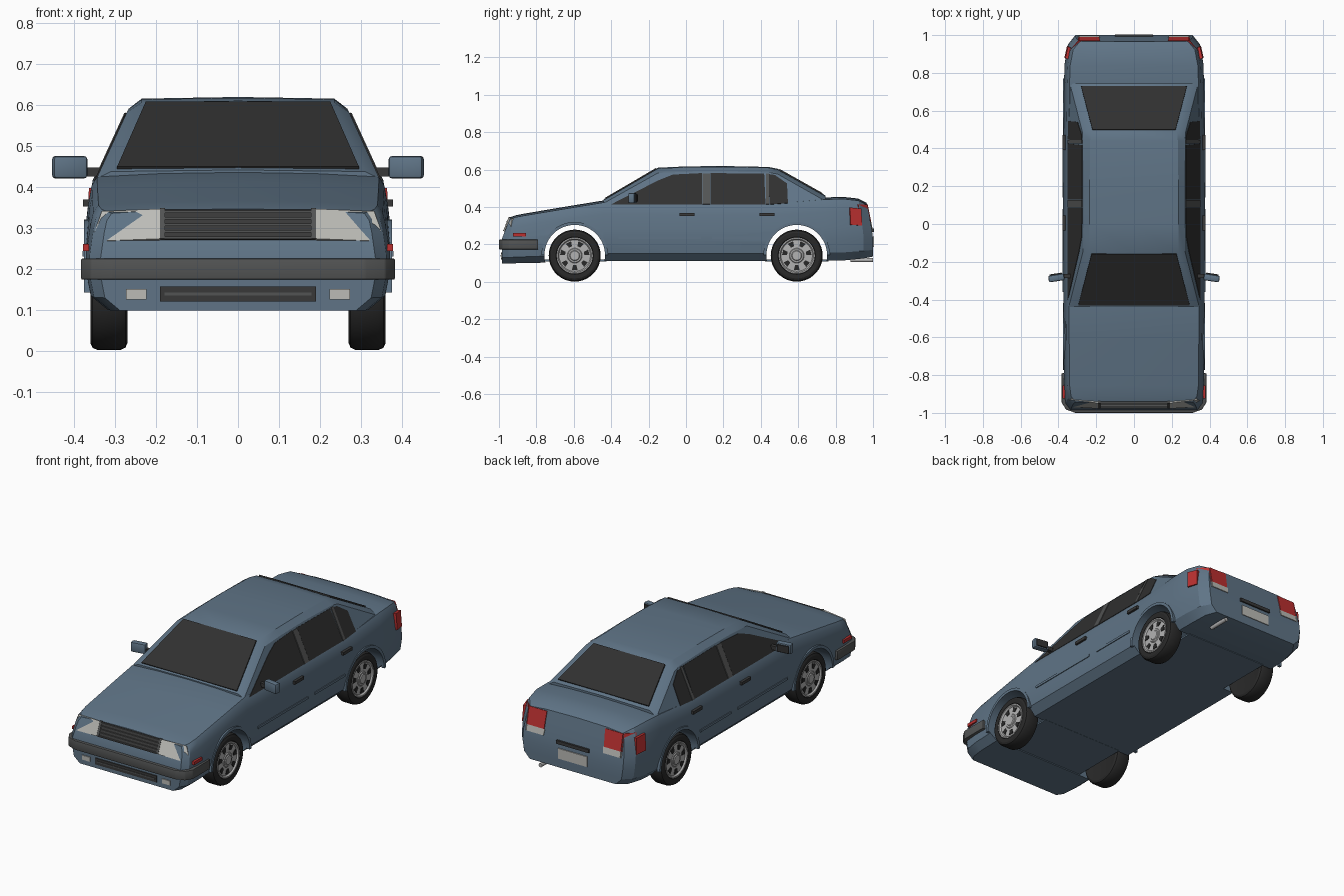
import bpy, bmesh, math
from mathutils import Vector, Matrix

cube = bpy.data.objects.get("Cube")
if cube:
    bpy.data.objects.remove(cube, do_unlink=True)


def material(name, *rgb):
    m = bpy.data.materials.new(name)
    m.use_nodes = True
    m.diffuse_color = (*rgb, 1)
    m.node_tree.nodes["Principled BSDF"].inputs["Base Color"].default_value = (*rgb, 1)
    return m


PAINT = material("blue_grey_paint", .115, .175, .24)
GLASS = material("dark_glass", .03, .03, .03)
RUBBER = material("black_rubber", .022, .022, .022)
TRIM = material("grey_trim", .085, .088, .088)
DARK = material("dark_trim", .04, .04, .04)
METAL = material("light_metal", .45, .45, .45)
LAMP = material("clear_lamp", .5, .5, .47)
RED = material("red_lamp", .5, .03, .03)


def finish(name, bm, mat, angle=28):
    bmesh.ops.remove_doubles(bm, verts=bm.verts, dist=.0002)
    bmesh.ops.recalc_face_normals(bm, faces=bm.faces)
    me = bpy.data.meshes.new(name)
    bm.to_mesh(me)
    bm.free()
    me.materials.append(mat)
    me.shade_smooth()
    me.set_sharp_from_angle(angle=math.radians(angle))
    ob = bpy.data.objects.new(name, me)
    bpy.context.collection.objects.link(ob)
    return ob


def plate(name, pts, out, mat, depth=.009, sink=.004, bevel=0):
    """Polygon sunk slightly into the surface and extruded outwards."""
    pts, out = [Vector(p) for p in pts], Vector(out)
    n = sum((p.cross(q) for p, q in zip(pts, pts[1:] + pts[:1])), Vector()).normalized()
    n = -n if n.dot(out) < 0 else n
    bm = bmesh.new()
    low = [bm.verts.new(p - n * sink) for p in pts]
    top = [bm.verts.new(p + n * (depth - sink)) for p in pts]
    bm.faces.new(low)
    bm.faces.new(top)
    for i in range(len(pts)):
        j = (i + 1) % len(pts)
        bm.faces.new((low[i], low[j], top[j], top[i]))
    if bevel:
        bmesh.ops.bevel(bm, geom=bm.edges[:], offset=bevel, segments=2, affect='EDGES', profile=.5)
    return finish(name, bm, mat)


def both(name, pts, out, mat, **kw):
    for side, s in (("left", 1), ("right", -1)):
        plate(f"{side}_{name}", [(s * x, y, z) for x, y, z in pts], (s * out[0], *out[1:]), mat, **kw)


def box(x0, x1, y, z0, z1):
    return [(x0, y, z0), (x1, y, z0), (x1, y, z1), (x0, y, z1)]


def side_box(x, y0, y1, z0, z1):
    return [(x, y0, z0), (x, y1, z0), (x, y1, z1), (x, y0, z1)]


def loft(name, sections, mat):
    """Skin mirrored half sections; each half runs from the bottom to the centre line."""
    bm = bmesh.new()
    rings = []
    for half in sections:
        full = half + [(-x, y, z) for x, y, z in half[-2::-1]]
        rings.append([bm.verts.new(p) for p in full])
    n, k = len(rings[0]), len(sections[0])
    for a, b in zip(rings, rings[1:]):
        for i in range(n):
            j = (i + 1) % n
            bm.faces.new((a[i], a[j], b[j], b[i]))
    for r in (rings[0], rings[-1]):
        for i in range(k - 2):
            bm.faces.new((r[i], r[i + 1], r[n - 2 - i], r[n - 1 - i]))
        bm.faces.new(r[k - 2:k + 1])
    return finish(name, bm, mat)


def lathe(name, profile, centre, mat, s=1, steps=36):
    """Turn (x, radius) points about the x axis."""
    bm = bmesh.new()
    c = Vector(centre)
    rings = [[bm.verts.new(c + Vector((s * x, r * math.cos(t), r * math.sin(t))))
              for t in (math.tau * i / steps for i in range(steps))] for x, r in profile]
    for a, b in zip(rings, rings[1:]):
        for i in range(steps):
            bm.faces.new((a[i], a[i - 1], b[i - 1], b[i]))
    return finish(name, bm, mat)


def front_y(x, z):
    return -.985 + max(0, z - .23) * .4 + max(0, abs(x) - .31) * .9


def rear_y(x, z):
    return 1.0 - max(0, z - .25) * .2 - max(0, abs(x) - .29) * 1.1


# Lower body: stations of y, half width, underside, shoulder height
STATIONS = [(-.985, .335, .098, .335), (-.95, .362, .098, .345), (-.88, .37, .1, .355),
            (-.6, .373, .105, .398), (-.44, .374, .11, .424), (0, .375, .11, .42),
            (.5, .374, .11, .42), (.74, .371, .112, .44), (.85, .367, .115, .443),
            (.95, .35, .125, .434), (1, .31, .135, .412)]
SHAPE = [(.86, 0), (.97, .13), (1, .35), (1, .55), (.975, .8), (.955, .93), (.92, 1)]
sections = []
for y, w, zb, zt in STATIONS:
    half = [(w * f, y, zb + t * (zt - zb)) for f, t in SHAPE]
    half += [(.19, y, zt + .008), (0, y, zt + .011)]
    nose, tail = max(0, (-.8 - y) / .185), max(0, (y - .8) / .2)
    sections.append([(x, v + nose * .4 * max(0, z - .23) - tail * .2 * max(0, z - .25), z)
                     for x, v, z in half])
body = loft("body", sections, PAINT)

# Wheel arches, cut through the body
AXLES = {"front": -.595, "rear": .592}
for end, y in AXLES.items():
    cutter = lathe("arch_cutter", [(-.6, 0), (-.6, .162), (.6, .162), (.6, 0)], (0, y, .142), PAINT, steps=48)
    cutter.hide_render = True
    mod = body.modifiers.new("arch", 'BOOLEAN')
    mod.operation, mod.solver, mod.object = 'DIFFERENCE', 'EXACT', cutter
    bpy.context.view_layer.objects.active = body
    bpy.ops.object.modifier_apply(modifier=mod.name)
    bpy.data.objects.remove(cutter, do_unlink=True)
    plate(f"{end}_floor", [(sx * .255, y + sy * .17, .113) for sx, sy in ((-1, -1), (1, -1), (1, 1), (-1, 1))],
          (0, 0, 1), PAINT)
    # Arch lips
    arc = [math.pi * i / 24 for i in range(25)]
    lip = [(.368, y + r * math.cos(t), .142 + r * math.sin(t))
           for r, ts in ((.162, arc), (.178, arc[::-1])) for t in ts]
    both(f"{end}_arch_lip", lip, (1, 0, 0), PAINT, depth=.016, sink=.008)
body.data.set_sharp_from_angle(angle=math.radians(28))


# Cabin: the side glass lies in one leaning plane
def side_x(z):
    return .35 - (z - .41) * .459


CABIN = [(-.44, .42, .31, .437), (-.15, .582, .235, .606), (0, .588, .235, .613), (.2, .59, .235, .615),
         (.44, .585, .232, .61), (.49, .576, .228, .6), (.745, .432, .295, .458)]
loft("cabin", [[(.35, y, .41), (side_x(zs), y, zs), (xt, y, zt), (0, y, zt + .004)]
               for y, zs, xt, zt in CABIN], PAINT)

# Glass
plate("windscreen", [(-.295, -.43, .445), (.295, -.43, .445), (.225, -.158, .604), (-.225, -.158, .604)],
      (0, -1, 1), GLASS)
plate("rear_window", [(-.28, .728, .47), (.28, .728, .47), (.22, .498, .599), (-.22, .498, .599)],
      (0, 1, 1), GLASS)
WINDOWS = {"front_window": [(-.4, .413), (.085, .413), (.085, .58), (-.07, .572), (-.15, .54)],
           "rear_door_window": [(.13, .413), (.425, .413), (.418, .577), (.13, .58)],
           "quarter_window": [(.447, .413), (.545, .42), (.54, .525), (.475, .57), (.44, .575)]}
for name, pts in WINDOWS.items():
    both(name, [(side_x(z), y, z) for y, z in pts], (1, 0, .4), GLASS, depth=.007)
for name, y0, y1 in (("door_pillar", .088, .127), ("window_divider", .427, .445)):
    both(name, [(side_x(z), y, z) for y, z in ((y0, .413), (y1, .413), (y1, .578), (y0, .578))],
         (1, 0, .4), TRIM)

# Front bumper, wrapping round the corners
edge = [(.383, -.79), (.383, -.945), (.36, -.982), (.31, -1)]
plate("front_bumper", [(x, y, .173) for x, y in edge] + [(-x, y, .173) for x, y in edge[::-1]],
      (0, 0, 1), TRIM, depth=.052, sink=0, bevel=.004)

# Grille with bars
plate("grille", [(x, front_y(0, z), z) for x, z in ((-.187, .27), (.187, .27), (.187, .343), (-.187, .343))],
      (0, -1, .4), DARK)
for i in range(5):
    z = .275 + i * .016
    plate(f"grille_bar_{i + 1}", box(-.18, .18, front_y(0, z) - .006, z - .003, z + .003), (0, -1, 0), TRIM)
both("grille_edge", [(x, front_y(0, z), z) for x, z in ((.178, .27), (.19, .27), (.19, .345), (.178, .345))],
     (0, -1, .4), TRIM, depth=.013)

# Headlamps, fog lamps and lower intake
both("headlamp", [(x, front_y(x, z) - .004, z) for x, z in
                  ((.19, .271), (.32, .266), (.35, .285), (.332, .338), (.19, .344))],
     (0, -1, .4), LAMP, depth=.03, sink=.025)
both("fog_lamp", box(.248 - .025, .248 + .025, -.985, .125, .15), (0, -1, 0), LAMP)
plate("lower_intake", box(-.19, .19, -.985, .12, .156), (0, -1, 0), DARK)
plate("intake_bar", box(-.18, .18, -.988, .135, .142), (0, -1, 0), TRIM)

# Side details
both("side_marker", side_box(.368, -.925, -.855, .243, .26), (1, 0, 0), RED, depth=.014)
both("front_door_strip", side_box(.374, -.36, .08, .23, .243), (1, 0, 0), PAINT)
both("rear_door_strip", side_box(.374, .14, .41, .23, .243), (1, 0, 0), PAINT)
for name, y in (("front", .005), ("rear", .432)):
    both(f"{name}_door_handle", side_box(.366, y - .04, y + .04, .352, .369), (1, 0, 0), DARK, depth=.016)

# Door mirrors
both("mirror_arm", side_box(.33, -.285, -.265, .425, .447), (1, 0, 0), DARK, depth=.06, sink=0)
both("mirror_housing", [(.372, -.262, .42), (.455, -.275, .42), (.455, -.275, .475), (.372, -.262, .475)],
     (0, -1, 0), PAINT, depth=.035, sink=0, bevel=.008)
both("mirror_glass", [(.382, -.262, .428), (.446, -.272, .428), (.446, -.272, .467), (.382, -.262, .467)],
     (0, 1, 0), GLASS)

# Tail lamps, number plate, boot handle and exhaust
for name, z0, z1, mat in (("tail_lamp", .318, .412, RED), ("reversing_lamp", .285, .318, LAMP)):
    both(name, [(x, rear_y(x, z) - .002, z) for x, z in ((.185, z0), (.29, z0), (.29, z1), (.18, z1))],
         (0, 1, .2), mat, depth=.014, sink=.008)
    both(name + "_corner", [(x, rear_y(x, z) - .002, z) for x, z in ((.29, z0), (.335, z0), (.335, z1), (.29, z1))],
         (.7, .7, .2), mat, depth=.014, sink=.008)
both("side_tail_lamp", [(.361, .878, .305), (.347, .94, .3), (.342, .936, .39), (.356, .875, .397)],
     (1, 0, 0), RED, depth=.018, sink=.01)
plate("number_plate", box(-.09, .09, 1, .185, .242), (0, 1, 0), LAMP, depth=.008)
plate("boot_handle", box(-.1, .1, .996, .265, .284), (0, 1, 0), DARK, depth=.012)
bm = bmesh.new()
bmesh.ops.create_cone(bm, cap_ends=True, segments=16, radius1=.011, radius2=.011, depth=.12,
                      matrix=Matrix.Translation((.2, .94, .116)) @ Matrix.Rotation(math.pi / 2, 4, 'X'))
finish("exhaust_pipe", bm, METAL)

# Wheels
TYRE = [(.285, 0), (.275, .09), (.27, .122), (.275, .133), (.288, .139), (.342, .139),
        (.355, .133), (.36, .122), (.358, .1), (.345, .095), (.345, 0)]
RIM = [(.34, .097), (.358, .097), (.358, .09), (.35, .084), (.352, .04), (.356, .036), (.356, .028),
       (.36, .024), (.36, 0)]
for end, y in AXLES.items():
    for side, s in (("left", 1), ("right", -1)):
        hub = Vector((0, y, .14))
        lathe(f"{end}_{side}_tyre", TYRE, hub, RUBBER, s)
        lathe(f"{end}_{side}_rim", RIM, hub, METAL, s)
        for i in range(7):
            a = math.tau * (i + .25) / 7
            pts = [hub + Vector((s * .352, r * math.cos(a + d), r * math.sin(a + d)))
                   for r, d in ((.052, -.17), (.079, -.2), (.079, .2), (.052, .17))]
            plate(f"{end}_{side}_rim_slot_{i + 1}", pts, (s, 0, 0), RUBBER, depth=.004, sink=.002)
